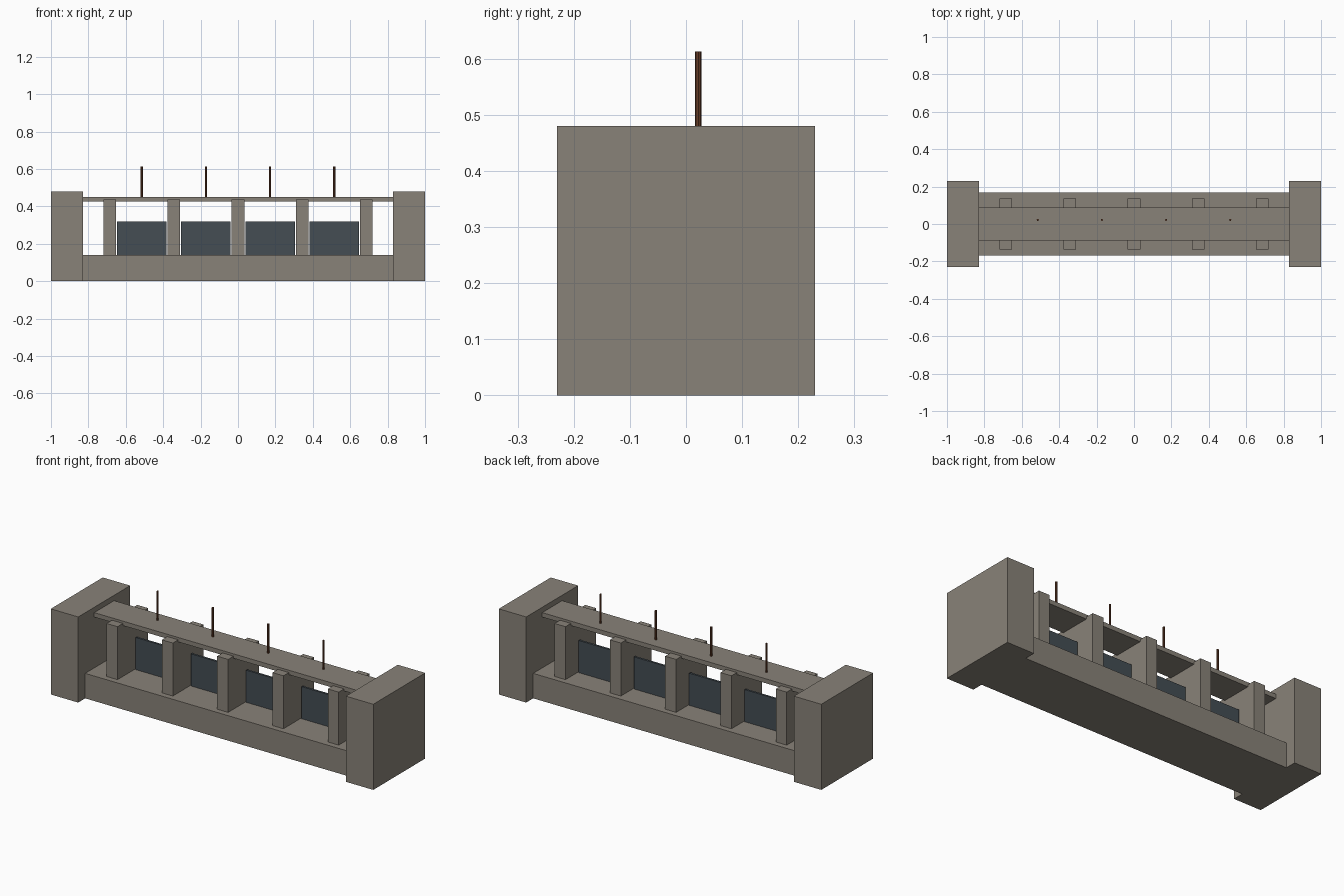
import bpy

cube = bpy.data.objects.get("Cube")
if cube:
    bpy.data.objects.remove(cube, do_unlink=True)


def material(name, colour):
    mat = bpy.data.materials.new(name)
    mat.use_nodes = True
    mat.diffuse_color = (*colour, 1)
    mat.node_tree.nodes["Principled BSDF"].inputs["Base Color"].default_value = (*colour, 1)
    return mat


concrete = material("concrete", (0.25, 0.225, 0.19))
slate = material("slate_glass", (0.058, 0.075, 0.088))
rust = material("rust", (0.13, 0.045, 0.02))


def box(name, low, high, mat):
    """Box spanning two opposite corners."""
    centre = [(a + b) / 2 for a, b in zip(low, high)]
    bpy.ops.mesh.primitive_cube_add(size=1, location=centre)
    obj = bpy.context.object
    obj.name = name
    obj.scale = [b - a for a, b in zip(low, high)]
    bpy.ops.object.transform_apply(location=False, rotation=False, scale=True)
    obj.data.materials.append(mat)
    return obj


inner = 0.83       # inner face of the end blocks
base_top = 0.14
roof_low, roof_top = 0.425, 0.45
pitch = 0.343      # spacing of the fins
fin_half = 0.034
mid_y = 0.022      # line of the panels and rods

# Base, roof slab and end blocks
box("base", (-inner, -0.168, 0), (inner, 0.168, base_top), concrete)
box("roof_slab", (-inner, -0.088, roof_low), (inner, 0.088, roof_top), concrete)
for side, x in (("right", -1), ("left", inner)):
    box(f"{side}_end_block", (x, -0.23, 0), (x + 1 - inner, 0.23, 0.48), concrete)

# Dividing fins
for i in range(-2, 3):
    x = i * pitch
    box(f"fin_{i + 3}", (x - fin_half, -0.136, base_top),
        (x + fin_half, 0.136, 0.437), concrete)

# Bays: a dark panel between fins, a rod standing on the roof above it
for i in range(4):
    x = (i - 1.5) * pitch
    box(f"panel_{i + 1}", (x - 0.132, mid_y - 0.006, base_top),
        (x + 0.132, mid_y + 0.006, 0.32), slate)
    bpy.ops.mesh.primitive_cylinder_add(vertices=8, radius=0.0058, depth=0.613 - roof_top,
                                        location=(x, mid_y, (0.613 + roof_top) / 2))
    rod = bpy.context.object
    rod.name = f"roof_rod_{i + 1}"
    rod.data.materials.append(rust)
    bpy.ops.object.shade_smooth_by_angle()
